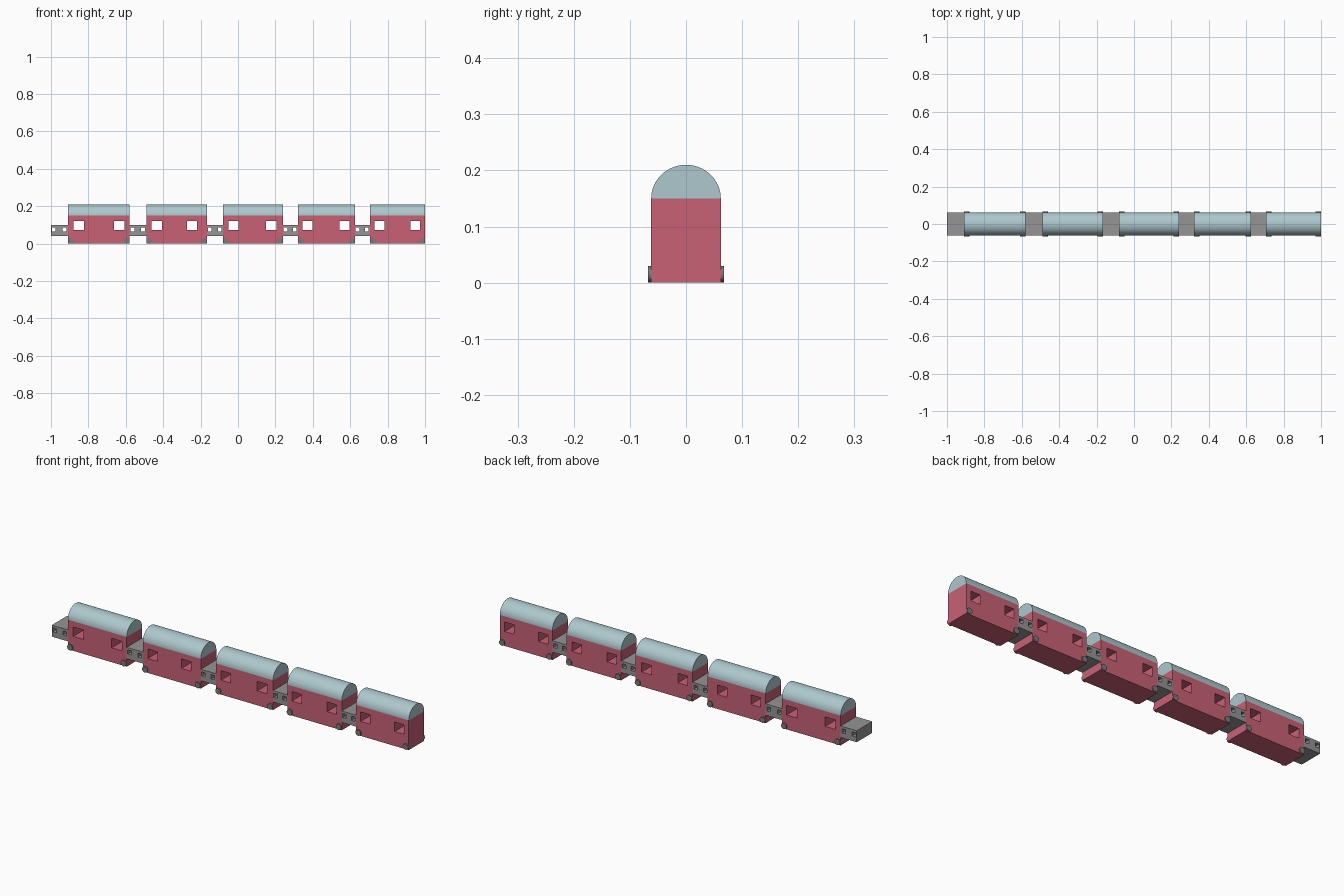
import bpy, math

if "Cube" in bpy.data.objects:
    bpy.data.objects.remove(bpy.data.objects["Cube"])

HALF_W = 0.062


def material(name, rgb):
    m = bpy.data.materials.new(name)
    m.diffuse_color = (*rgb, 1)
    m.use_nodes = True
    m.node_tree.nodes["Principled BSDF"].inputs["Base Color"].default_value = m.diffuse_color
    return m


RED = material("red", (0.58, 0.12, 0.18))
TEAL = material("teal", (0.42, 0.58, 0.61))
DARK = material("dark_grey", (0.2, 0.2, 0.2))
GREY = material("grey", (0.3, 0.3, 0.3))


def rect(x0, x1, z0, z1):
    return [(x0, z0), (x1, z0), (x1, z1), (x0, z1)]


def slab(name, loops, half_depth, mat, rot, loc=(0, 0, 0)):
    """Extruded 2D outline; loops after the first are holes."""
    cu = bpy.data.curves.new(name, 'CURVE')
    cu.dimensions = '2D'
    cu.fill_mode = 'BOTH'
    cu.extrude = half_depth
    for pts in loops:
        s = cu.splines.new('POLY')
        s.points.add(len(pts) - 1)
        for p, (a, b) in zip(s.points, pts):
            p.co = (a, b, 0, 1)
        s.use_cyclic_u = True
    ob = bpy.data.objects.new(name, cu)
    ob.rotation_euler = rot
    ob.location = loc
    bpy.context.collection.objects.link(ob)
    bpy.ops.object.select_all(action='DESELECT')
    bpy.context.view_layer.objects.active = ob
    ob.select_set(True)
    bpy.ops.object.convert(target='MESH')
    ob = bpy.context.object
    bpy.ops.object.mode_set(mode='EDIT')
    bpy.ops.mesh.select_all(action='SELECT')
    bpy.ops.mesh.remove_doubles(threshold=0.00005)
    bpy.ops.mesh.normals_make_consistent(inside=False)
    bpy.ops.object.mode_set(mode='OBJECT')
    ob.data.materials.clear()
    ob.data.materials.append(mat)
    bpy.ops.object.shade_smooth_by_angle(angle=math.radians(30))
    return ob


def cylinder(name, r, depth, loc, mat):
    bpy.ops.mesh.primitive_cylinder_add(vertices=24, radius=r, depth=depth,
                                        location=loc, rotation=(math.pi / 2, 0, 0))
    ob = bpy.context.object
    ob.name = name
    ob.data.materials.append(mat)
    bpy.ops.object.shade_smooth_by_angle(angle=math.radians(30))


SIDE = (math.pi / 2, 0, 0)                 # outline in x/z, depth along y
END = (math.pi / 2, 0, math.pi / 2)        # outline in y/z, depth along x
arch = [(HALF_W * math.cos(math.pi * i / 32), 0.06 * math.sin(math.pi * i / 32))
        for i in range(33)]

# car start, car end, left edges of its two windows, window width
cars = [(-0.91, -0.58, -0.88, -0.664, 0.057),
        (-0.49, -0.165, -0.462, -0.274, 0.055),
        (-0.08, 0.24, -0.052, 0.151, 0.054),
        (0.32, 0.625, 0.345, 0.543, 0.053),
        (0.705, 1.0, 0.73, 0.921, 0.052)]

previous_end = -1.0
for n, (x0, x1, wa, wb, ww) in enumerate(cars, 1):
    # body with window openings running right through
    windows = [rect(w, w + ww, 0.073, 0.121) for w in (wa, wb)]
    slab(f"car_body_{n}", [rect(x0, x1, 0, 0.15)] + windows, HALF_W, RED, SIDE)

    # arched roof
    slab(f"roof_{n}", [arch], (x1 - x0) / 2, TEAL, END, ((x0 + x1) / 2, 0, 0.15))

    # coupling in front of the car, with two small openings
    g = x0 - previous_end
    holes = [rect(previous_end + f * g - 0.01, previous_end + f * g + 0.01, 0.065, 0.086)
             for f in (0.17, 0.8)]
    slab(f"coupling_{n}", [rect(previous_end, x0, 0.04, 0.098)] + holes,
         HALF_W, GREY, SIDE)
    previous_end = x1

    # wheels at the four lower corners
    for x in (x0 + 0.015, x1 - 0.015):
        for s in (-1, 1):
            cylinder(f"wheel_{n}", 0.0148, 0.012, (x, s * HALF_W, 0.015), DARK)
